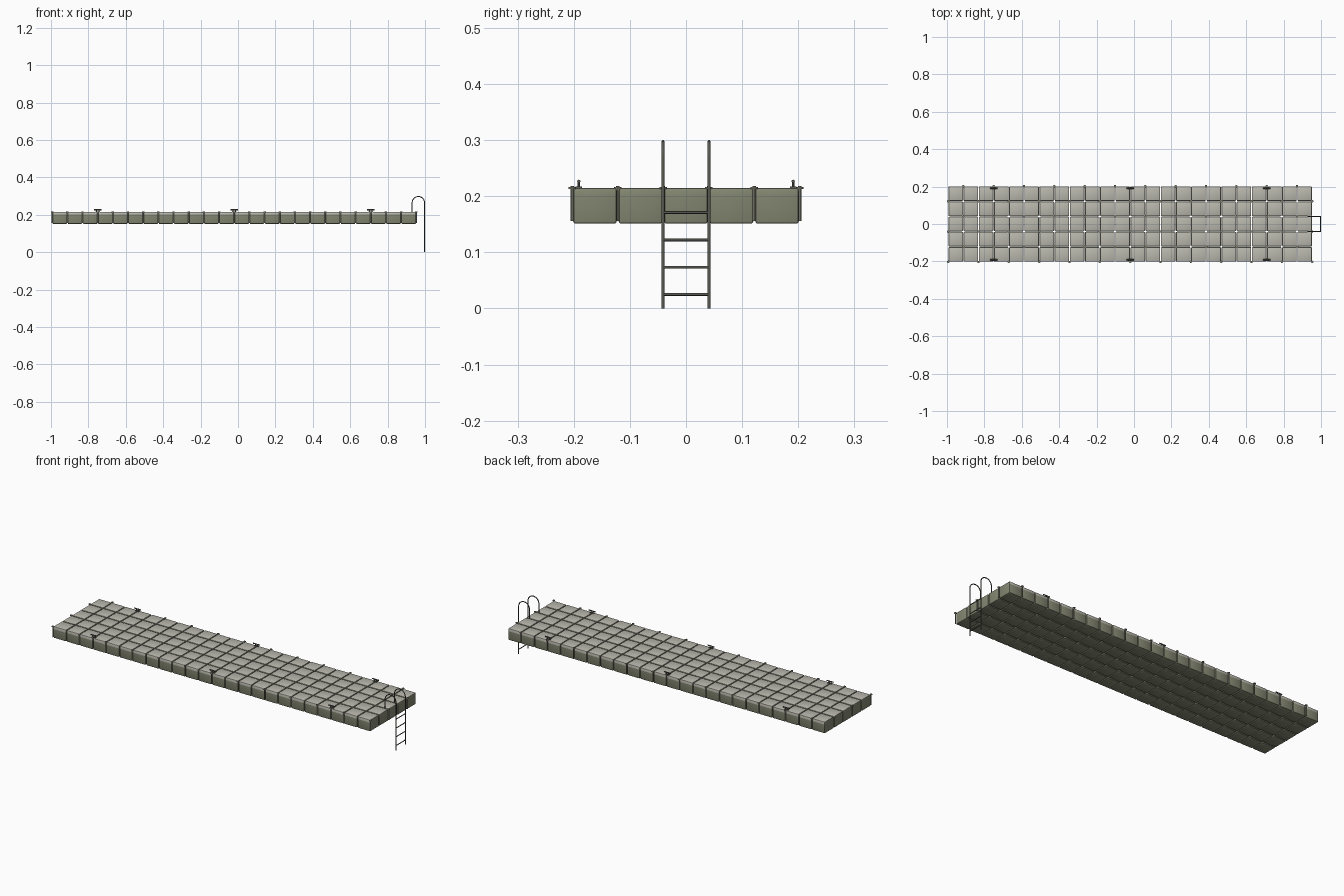
import bpy, bmesh, math
from mathutils import Matrix, Vector

if "Cube" in bpy.data.objects:
    bpy.data.objects.remove(bpy.data.objects["Cube"])

def mat(name, c):
    m = bpy.data.materials.new(name)
    m.diffuse_color = (*c, 1)
    m.use_nodes = True
    m.node_tree.nodes["Principled BSDF"].inputs["Base Color"].default_value = m.diffuse_color
    return m

DECK = mat("pale_grey_deck", (0.49, 0.48, 0.42))
SIDE = mat("olive_grey_side", (0.235, 0.245, 0.17))
METAL = mat("dark_metal", (0.10, 0.105, 0.085))
LUG = mat("lug_grey", (0.27, 0.27, 0.21))

P = 0.0811                    # float pitch
NX, NY = 24, 5
X0, Y0 = -0.9935, -P * NY / 2
ZB, ZT = 0.151, 0.215

def make(name, bm, mats, smooth=False):
    me = bpy.data.meshes.new(name)
    bm.to_mesh(me)
    bm.free()
    for m in mats:
        me.materials.append(m)
    ob = bpy.data.objects.new(name, me)
    bpy.context.collection.objects.link(ob)
    if smooth:
        for p in me.polygons:
            p.use_smooth = True
        me.set_sharp_from_angle(angle=math.radians(40))
    return ob

def box(bm, c, s):
    m = Matrix.Translation(c) @ Matrix.Diagonal((*s, 1))
    return bmesh.ops.create_cube(bm, size=1, matrix=m)["verts"]

def rod(bm, a, b, r, n=10):
    a, b = Vector(a), Vector(b)
    d = b - a
    m = Matrix.Translation((a + b) / 2) @ d.to_track_quat('Z', 'Y').to_matrix().to_4x4()
    bmesh.ops.create_cone(bm, cap_ends=True, segments=n, radius1=r, radius2=r,
                          depth=d.length, matrix=m)

# rounded float blocks, pale on top and olive on the sides
bm = bmesh.new()
for i in range(NX):
    for j in range(NY):
        box(bm, (X0 + (i + .5) * P, Y0 + (j + .5) * P, (ZB + ZT) / 2),
            (P - .0035, P - .0035, ZT - ZB))
bmesh.ops.bevel(bm, geom=bm.edges[:], offset=.0045, segments=2, profile=.5, affect='EDGES')
# pale worn strip along the upper long sides
bmesh.ops.bisect_plane(bm, geom=bm.verts[:] + bm.edges[:] + bm.faces[:],
                       plane_co=(0, 0, .2), plane_no=(0, 0, 1))
bm.normal_update()
for f in bm.faces:
    c = f.calc_center_median()
    strip = abs(c.y) > -Y0 - .003 and c.z > .2
    f.material_index = 0 if f.normal.z > .6 or strip else 1
make("float_blocks", bm, [DECK, SIDE], True)

# connecting lugs at alternate block corners, with a pin head
bm = bmesh.new()
for i in range(NX + 1):
    for j in range(NY + 1):
        if (i + j) % 2 == 0:
            x, y = X0 + i * P, Y0 + j * P
            rod(bm, (x, y, ZT - .002), (x, y, ZT + .0015), .0065, 12)
            rod(bm, (x, y, ZB + .005), (x, y, ZT + .003), .003, 8)
make("connector_lugs", bm, [LUG], True)

# mooring cleats along both long sides
bm = bmesh.new()
for x in (-.75, -.02, .71):
    for y in (-.191, .191):
        box(bm, (x, y, ZT + .001), (.024, .012, .003))
        for dx in (-.007, .007):
            rod(bm, (x + dx, y, ZT), (x + dx, y, .226), .0025, 8)
        rod(bm, (x - .02, y, .2265), (x + .02, y, .2265), .003, 8)
make("mooring_cleats", bm, [METAL], True)

# ladder rails: hooked tubes
XR, XL, R = .9975, .931, .0025
rad, cx, cz = (XR - XL) / 2, (XR + XL) / 2, .2975 - (XR - XL) / 2
path = [(XL, ZT - .002)]
path += [(cx - rad * math.cos(math.pi * k / 16), cz + rad * math.sin(math.pi * k / 16))
         for k in range(17)]
path.append((XR, 0))
bm = bmesh.new()
N = 10
for y in (-.041, .041):
    rings = []
    for k, (x, z) in enumerate(path):
        a, b = path[max(k - 1, 0)], path[min(k + 1, len(path) - 1)]
        t = Vector((b[0] - a[0], 0, b[1] - a[1])).normalized()
        if k in (0, len(path) - 1):
            t = Vector((0, 0, 1 if k == 0 else -1))
        n, s = Vector((-t.z, 0, t.x)), Vector((0, 1, 0))
        rings.append([bm.verts.new(Vector((x, y, z)) + R * (math.cos(q) * n + math.sin(q) * s))
                      for q in (2 * math.pi * h / N for h in range(N))])
    for r0, r1 in zip(rings, rings[1:]):
        for h in range(N):
            bm.faces.new((r0[h], r0[(h + 1) % N], r1[(h + 1) % N], r1[h]))
    bm.faces.new(rings[0])
    bm.faces.new(rings[-1])
bmesh.ops.recalc_face_normals(bm, faces=bm.faces[:])
make("ladder_rails", bm, [METAL], True)

# ladder rungs
bm = bmesh.new()
for z in (.025, .0735, .122, .171):
    rod(bm, (XR, -.041, z), (XR, .041, z), .0024)
make("ladder_rungs", bm, [METAL], True)
